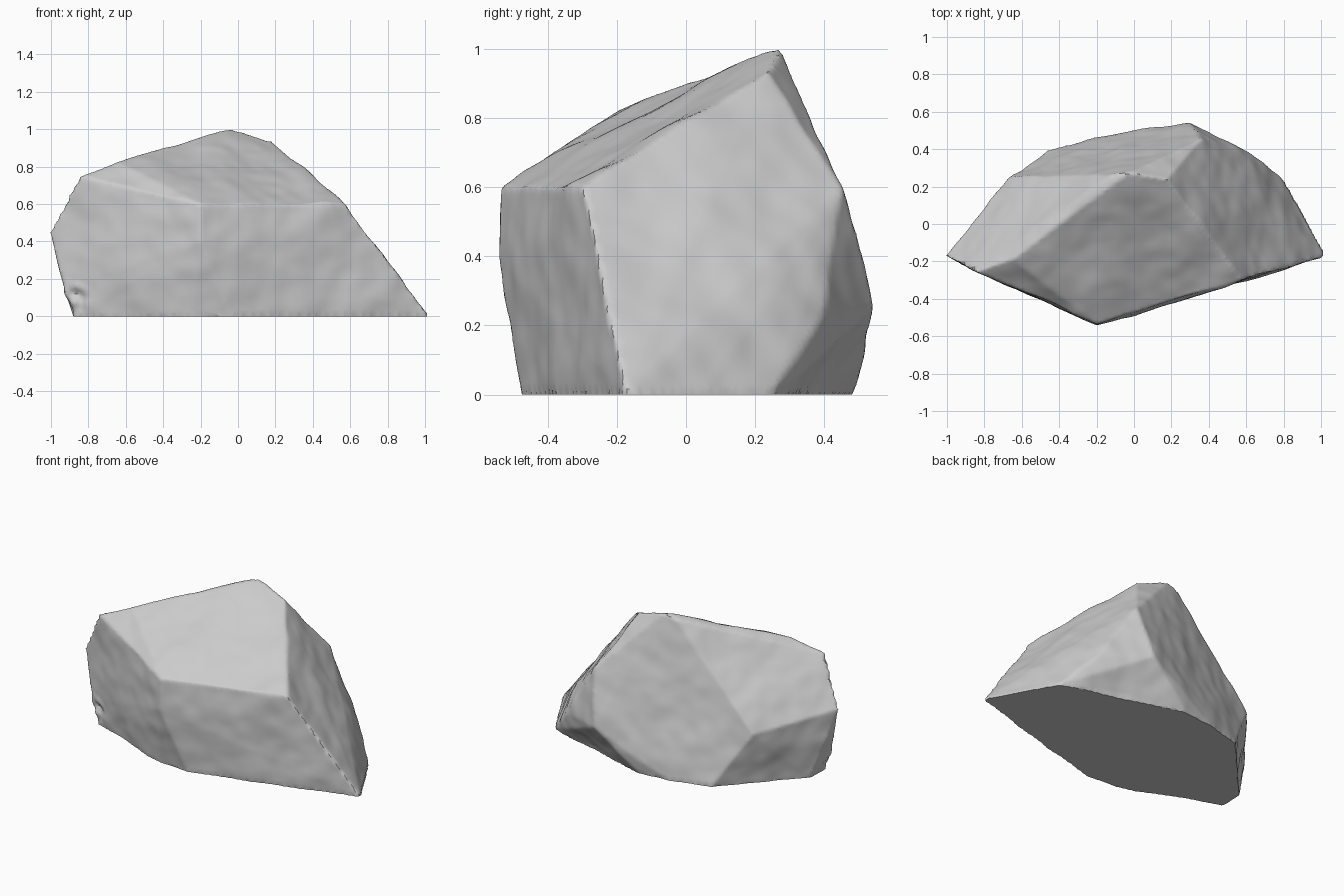
import bpy, bmesh
from mathutils import Vector, noise

if "Cube" in bpy.data.objects:
    bpy.data.objects.remove(bpy.data.objects["Cube"])

# Main corners of the chiselled boulder, by region
ground = [(1.025, -.175, 0), (.92, .05, 0), (.80, .25, 0), (0, .485, 0), (-.2, .465, 0),
          (-.46, .395, 0), (-.87, -.06, 0), (-.88, -.22, 0), (-.25, -.465, 0), (-.04, -.48, 0)]
girdle = [(.6, .385, .21), (.3, .548, .25), (-.67, .25, .35),
          (-1.01, -.17, .45), (-.93, -.21, .15), (-.2, -.545, .4)]
upper = [(-.2, -.535, .6), (.575, -.30, .60), (.42, -.06, .70), (.36, .455, .60), (.18, .24, .94),
         (-.03, .275, 1.0), (-.12, .26, .97), (-.65, -.19, .83), (-.84, -.255, .75)]

bm = bmesh.new()
for p in ground + girdle + upper:
    bm.verts.new(p)
bmesh.ops.convex_hull(bm, input=bm.verts)
loose = [v for v in bm.verts if not v.link_faces]
bmesh.ops.delete(bm, geom=loose, context='VERTS')
bmesh.ops.recalc_face_normals(bm, faces=bm.faces)
mesh = bpy.data.meshes.new("boulder")
bm.to_mesh(mesh)
bm.free()
rock = bpy.data.objects.new("boulder", mesh)
bpy.context.collection.objects.link(rock)

# Dense even surface
rm = rock.modifiers.new("dense", 'REMESH')
rm.mode = 'VOXEL'
rm.voxel_size = 0.014
dep = bpy.context.evaluated_depsgraph_get()
dense = bpy.data.meshes.new_from_object(rock.evaluated_get(dep))
rock.modifiers.clear()
rock.data = dense

# Weathered relief: broad dents plus fine roughness, flat base kept
bm = bmesh.new()
bm.from_mesh(dense)
bm.normal_update()
moves = []
for v in bm.verts:
    p = v.co.copy()
    d = .014 * noise.noise(p * 4 + Vector((3, 7, 1)))
    d += .005 * noise.noise(p * 10 + Vector((5, 2, 9)))
    chip = max(0, 1 - (p - Vector((-.9, -.24, .1))).length / .12)   # broken lower corner
    d += chip * .05 * noise.noise(p * 16)
    n = v.normal.copy()
    if p.z < .02:
        n.z = 0
    moves.append(p + n * d)
for v, p in zip(bm.verts, moves):
    v.co = p
    if p.z < .01:
        v.co.z = 0
bm.to_mesh(dense)
bm.free()

# Smooth shading with crisp breaks
bpy.context.view_layer.objects.active = rock
rock.select_set(True)
bpy.ops.object.shade_smooth_by_angle(angle=0.7)
